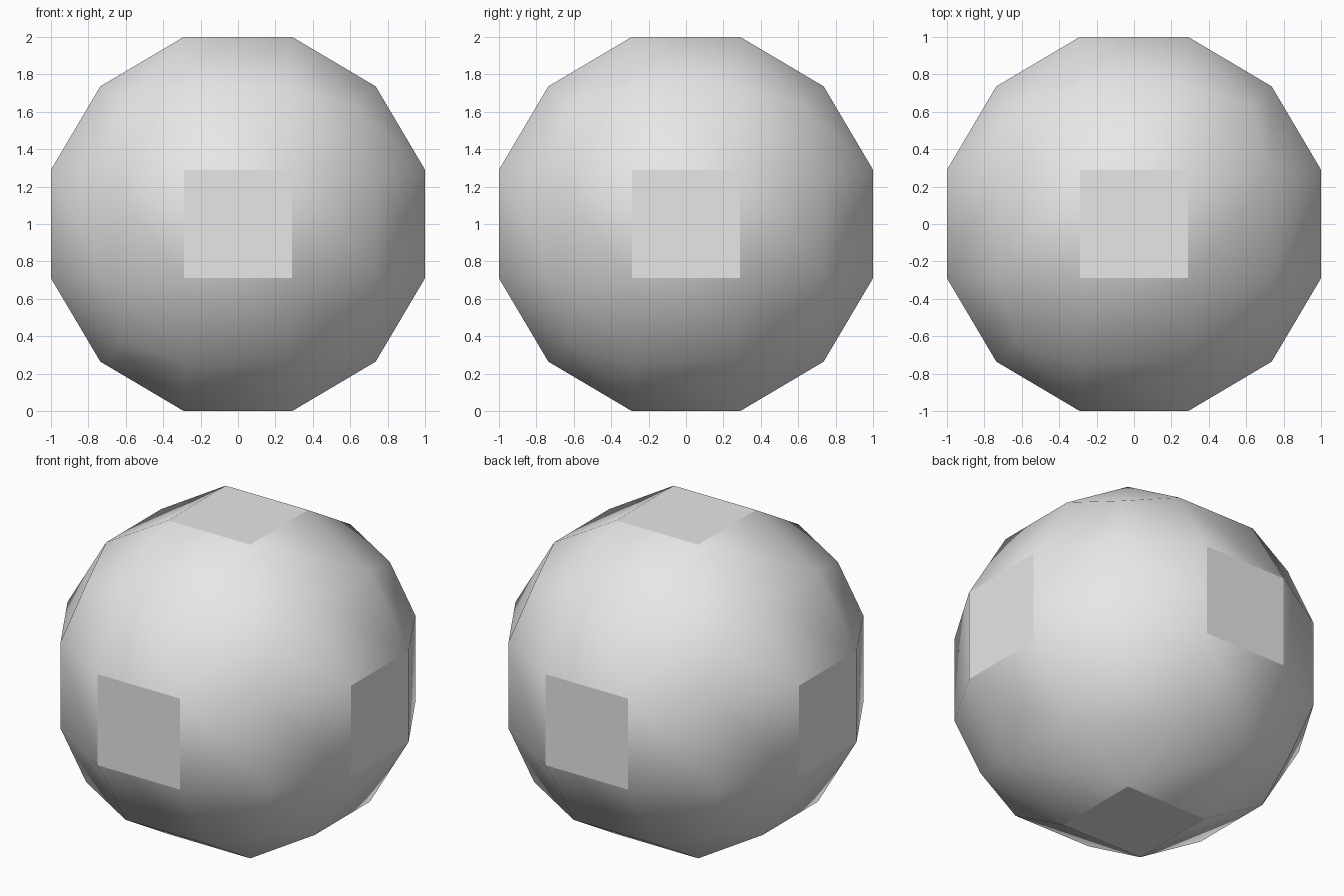
import bpy, bmesh, math

if "Cube" in bpy.data.objects:
    bpy.data.objects.remove(bpy.data.objects["Cube"])

# Grey surface
grey = bpy.data.materials.new("light_grey")
grey.diffuse_color = (0.8, 0.8, 0.8, 1.0)
grey.use_nodes = True
grey.node_tree.nodes["Principled BSDF"].inputs["Base Color"].default_value = grey.diffuse_color

# Cube split into a 3 x 3 grid per side
bm = bmesh.new()
bmesh.ops.create_cube(bm, size=2.0)
bmesh.ops.subdivide_edges(bm, edges=bm.edges[:], cuts=2, use_grid_fill=True)

# Round it out: (outer, inner) coordinate for side, edge and corner points
ROUND = {1: (1.0, 0.29), 2: (0.736, 0.277), 3: (0.63, 0.63)}
for v in bm.verts:
    outer, inner = ROUND[sum(abs(c) > 0.9 for c in v.co)]
    for i in range(3):
        size = outer if abs(v.co[i]) > 0.9 else inner
        v.co[i] = math.copysign(size, v.co[i])
    v.co.z += 1.0
bmesh.ops.recalc_face_normals(bm, faces=bm.faces[:])

mesh = bpy.data.meshes.new("rounded_cube_ball")
bm.to_mesh(mesh)
bm.free()
mesh.materials.append(grey)
ball = bpy.data.objects.new("rounded_cube_ball", mesh)
bpy.context.collection.objects.link(ball)

# Smooth bands and corners, crisp flat centre squares
bpy.context.view_layer.objects.active = ball
ball.select_set(True)
bpy.ops.object.shade_smooth_by_angle(angle=math.radians(30))
